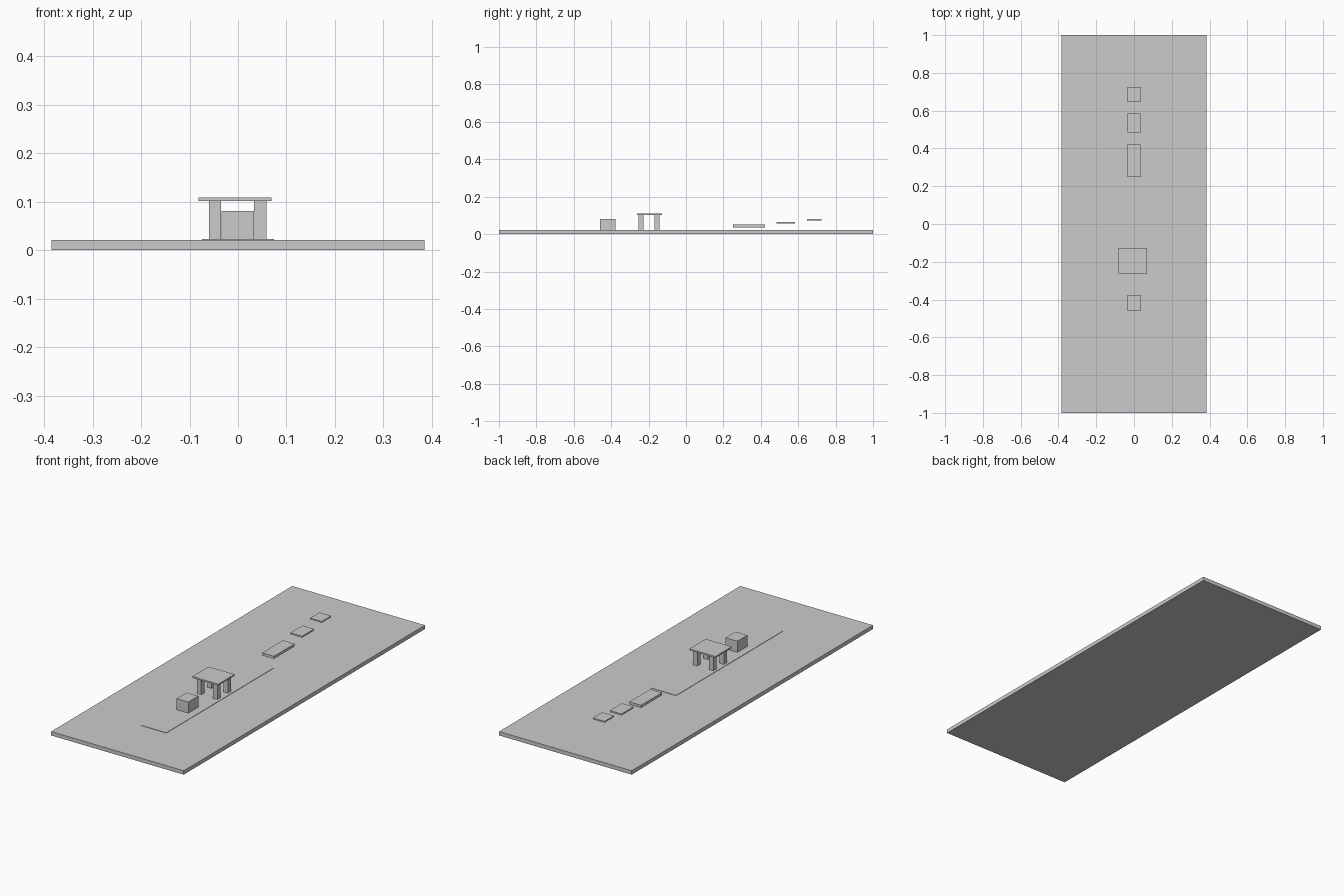
import bpy
import bmesh
from mathutils import Matrix, Vector

if "Cube" in bpy.data.objects:
    bpy.data.objects.remove(bpy.data.objects["Cube"])


def box(name, x, y, z):
    """Axis-aligned box given (min, max) ranges."""
    lo, hi = Vector((x[0], y[0], z[0])), Vector((x[1], y[1], z[1]))
    size = hi - lo
    bm = bmesh.new()
    bmesh.ops.create_cube(bm, size=1, matrix=Matrix.Diagonal((*size, 1)))
    mesh = bpy.data.meshes.new(name)
    bm.to_mesh(mesh)
    bm.free()
    obj = bpy.data.objects.new(name, mesh)
    obj.location = (lo + hi) / 2
    bpy.context.collection.objects.link(obj)
    return obj


BASE_TOP = 0.0206
PATH_TOP = 0.0226
BLOCK_X = (-0.0345, 0.0335)

# Ground slab and thin runway strip
box("ground_slab", (-0.385, 0.385), (-1, 1), (0, BASE_TOP))
box("runway_strip", (-0.074, 0.074), (-0.70, 0.187), (BASE_TOP, PATH_TOP))

# Starting block
box("start_block", BLOCK_X, (-0.460, -0.377), (PATH_TOP, 0.081))

# Canopy: four posts and a flat roof
for side, x in (("left", (-0.060, -0.035)), ("right", (0.033, 0.059))):
    for end, y in (("front", (-0.255, -0.228)), ("back", (-0.168, -0.141))):
        box(f"{end}_{side}_post", x, y, (PATH_TOP, 0.101))
box("canopy_roof", (-0.082, 0.069), (-0.262, -0.127), (0.101, 0.109))

# Floating stepping platforms, rising toward the back
steps = [((0.250, 0.422), (0.036, 0.050)),
         ((0.484, 0.584), (0.058, 0.066)),
         ((0.647, 0.725), (0.074, 0.081))]
for i, (y, z) in enumerate(steps, 1):
    box(f"floating_platform_{i}", BLOCK_X, y, z)
